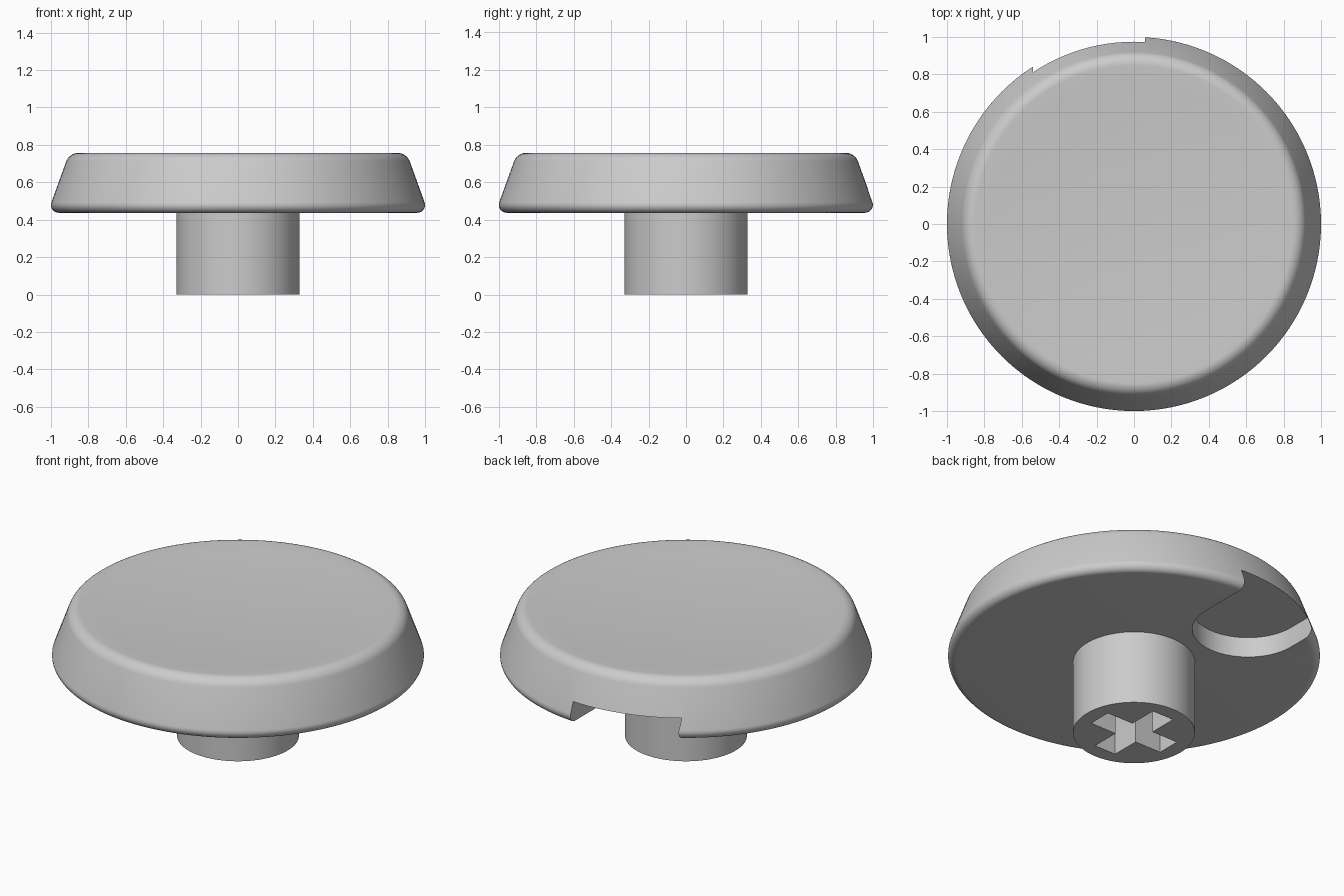
import bpy, bmesh, math

if "Cube" in bpy.data.objects:
    bpy.data.objects.remove(bpy.data.objects["Cube"])

SEGMENTS = 128

grey = bpy.data.materials.new("mid grey plastic")
grey.use_nodes = True
colour = (0.6, 0.6, 0.6, 1)
grey.diffuse_color = colour
grey.node_tree.nodes["Principled BSDF"].inputs["Base Color"].default_value = colour


def add_object(name, bm):
    bmesh.ops.recalc_face_normals(bm, faces=bm.faces)
    mesh = bpy.data.meshes.new(name)
    bm.to_mesh(mesh)
    bm.free()
    mesh.materials.append(grey)
    obj = bpy.data.objects.new(name, mesh)
    bpy.context.collection.objects.link(obj)
    return obj


def arc(cx, cy, r, start, end, steps):
    angles = [math.radians(start + (end - start) * i / steps) for i in range(steps + 1)]
    return [(cx + r * math.cos(a), cy + r * math.sin(a)) for a in angles]


def revolve(name, profile):
    """Turn an (r, z) profile, with both ends on the axis, into a solid."""
    bm = bmesh.new()
    verts = [bm.verts.new((r, 0, z)) for r, z in profile]
    edges = [bm.edges.new(pair) for pair in zip(verts, verts[1:])]
    bmesh.ops.spin(bm, geom=verts + edges, cent=(0, 0, 0), axis=(0, 0, 1),
                   angle=math.tau, steps=SEGMENTS)
    bmesh.ops.remove_doubles(bm, verts=bm.verts, dist=0.0001)
    return add_object(name, bm)


def extrude(name, outline, bottom, top):
    bm = bmesh.new()
    face = bm.faces.new([bm.verts.new((x, y, bottom)) for x, y in outline])
    result = bmesh.ops.extrude_face_region(bm, geom=[face])
    moved = [v for v in result["geom"] if isinstance(v, bmesh.types.BMVert)]
    bmesh.ops.translate(bm, verts=moved, vec=(0, 0, top - bottom))
    return add_object(name, bm)


def select_only(obj):
    bpy.ops.object.select_all(action="DESELECT")
    obj.select_set(True)
    bpy.context.view_layer.objects.active = obj


def cut(obj, cutter):
    mod = obj.modifiers.new("cut", "BOOLEAN")
    mod.operation = "DIFFERENCE"
    mod.solver = "EXACT"
    mod.object = cutter
    select_only(obj)
    bpy.ops.object.modifier_apply(modifier=mod.name)
    bpy.data.objects.remove(cutter)


# Tapered round cap with rounded rims and a shallow dished top
cap_bottom, cap_top, dish = 0.437, 0.757, 0.03
profile = [(0, cap_bottom)]
profile += arc(0.958, 0.479, 0.042, -90, 20, 10)
profile += arc(0.853, 0.687, 0.07, 20, 93, 10)
rim = profile[-1][0]
for i in range(9, -1, -1):
    t = i / 10
    profile.append((rim * t, cap_top - dish * (1 - t * t)))
cap = revolve("cap", profile)

# Round-ended slot under the back edge
slot = arc(-0.24, 0.668, 0.3, 180, 360, 32) + [(0.06, 1.2), (-0.54, 1.2)]
cut(cap, extrude("slot_cutter", slot, 0.3, 0.557))

# Stem with a cross-shaped socket
stem = revolve("stem", [(0, 0), (0.328, 0), (0.328, 0.45), (0, 0.45)])
w, l = 0.07, 0.242
cross = []
for quarter in range(4):
    c, s = [(1, 0), (0, 1), (-1, 0), (0, -1)][quarter]
    cross += [(x * c - y * s, x * s + y * c) for x, y in [(l, -w), (l, w), (w, w)]]
cut(stem, extrude("cross_cutter", cross, -0.1, 0.42))

for part in (cap, stem):
    select_only(part)
    bpy.ops.object.shade_smooth_by_angle(angle=math.radians(30))
